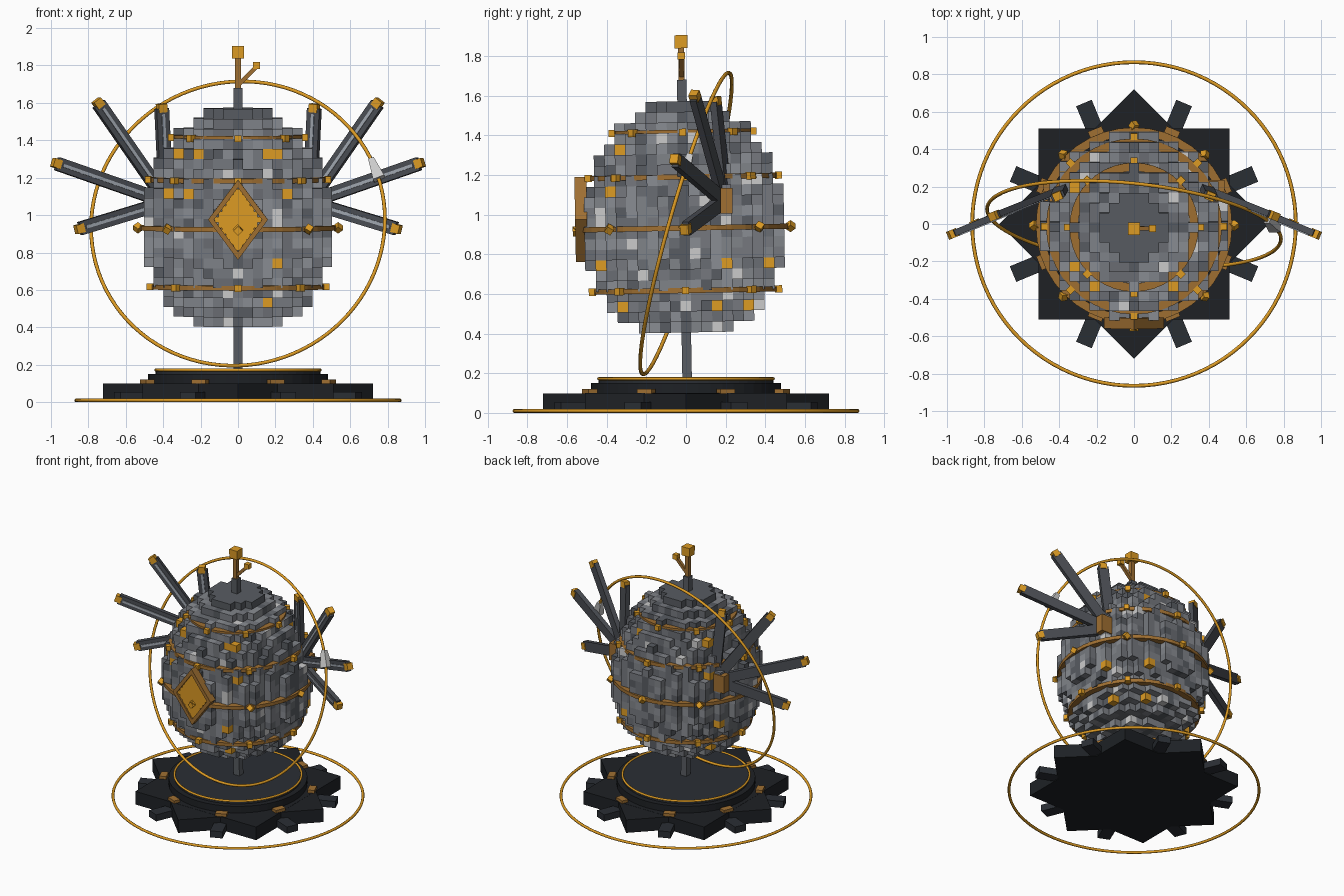
import bpy, bmesh, math, random
from mathutils import Matrix, Vector

if "Cube" in bpy.data.objects:
    bpy.data.objects.remove(bpy.data.objects["Cube"])

random.seed(7)
T, R = Matrix.Translation, Matrix.Rotation


def mat(name, r, g, b):
    m = bpy.data.materials.new(name)
    m.diffuse_color = [(c / 255 / 12.92 if c < 11 else ((c / 255 + .055) / 1.055) ** 2.4)
                       for c in (r, g, b)] + [1]
    m.use_nodes = True
    m.node_tree.nodes["Principled BSDF"].inputs["Base Color"].default_value = m.diffuse_color
    return m


GOLD, BRONZE = mat("gold", 222, 156, 36), mat("bronze", 160, 112, 50)
BLACK, SLATE = mat("black", 30, 33, 37), mat("slate", 42, 46, 52)
STEEL, BLADE = mat("steel", 88, 92, 98), mat("blade", 74, 77, 83)
LIGHT = mat("light_steel", 160, 167, 176)
PALE = mat("pale", 200, 202, 204)
GREYS = [mat("grey_%d" % v, v, v + 3, v + 9) for v in (106, 118, 128, 138)]

# The egg assembly leans very slightly towards the front
LEAN = T((0, 0, .48)) @ R(math.radians(1.05), 4, 'X') @ T((0, 0, -.48))


def finish(name, bm, mats, smooth=False):
    bmesh.ops.recalc_face_normals(bm, faces=bm.faces)
    me = bpy.data.meshes.new(name)
    bm.to_mesh(me)
    bm.free()
    for m in mats:
        me.materials.append(m)
    ob = bpy.data.objects.new(name, me)
    bpy.context.collection.objects.link(ob)
    if smooth:
        me.shade_smooth()
    return ob


def boxes(name, matrices, m, base=Matrix()):
    bm = bmesh.new()
    for mx in matrices:
        bmesh.ops.create_cube(bm, size=1, matrix=base @ mx)
    return finish(name, bm, [m])


def block(c, s, rot=Matrix()):
    return T(c) @ rot @ Matrix.Diagonal((*s, 1))


def bar(p, q, w, t, n):
    """Unit cube stretched from p to q, width w, thickness t along n."""
    p, q, n = Vector(p), Vector(q), Vector(n).normalized()
    d = q - p
    y = n.cross(d).normalized()
    n = d.normalized().cross(y)
    mx = Matrix((d, y * w, n * t)).transposed().to_4x4()
    return T((p + q) / 2) @ mx


def ring(name, profile, segs, m, mx=Matrix(), smooth=False):
    """Closed (radius, z) profile swept round the z axis."""
    bm = bmesh.new()
    loops = []
    for s in range(segs):
        a = 2 * math.pi * s / segs
        loops.append([bm.verts.new(mx @ Vector((r * math.cos(a), r * math.sin(a), z)))
                      for r, z in profile])
    n = len(profile)
    for s in range(segs):
        a, b = loops[s], loops[(s + 1) % segs]
        for i in range(n):
            bm.faces.new((a[i], b[i], b[(i + 1) % n], a[(i + 1) % n]))
    return finish(name, bm, [m], smooth)


def wire(r, t):
    return [(r + t * math.cos(i * math.pi / 4), t * math.sin(i * math.pi / 4)) for i in range(8)]


def disc(name, r, z0, z1, m):
    bm = bmesh.new()
    bmesh.ops.create_cone(bm, cap_ends=True, segments=48, radius1=r, radius2=r,
                          depth=z1 - z0, matrix=T((0, 0, (z0 + z1) / 2)))
    return finish(name, bm, [m])


def around(count, r, z, size, start=0.0, twist=Matrix()):
    out = []
    for i in range(count):
        rot = R(start + 2 * math.pi * i / count, 4, 'Z')
        out.append(rot @ block((r, 0, z), size, twist))
    return out


# Base: two crossed squares, round tiers, feet, clips and rings
E = math.pi / 8
boxes("base_star", [block((0, 0, .05), (1.02, 1.02, .1)),
                    block((0, 0, .0495), (1.02, 1.02, .099), R(math.pi / 4, 4, 'Z'))], BLACK)
boxes("base_feet", around(8, .6, .03, (.2, .09, .05), E), SLATE)
boxes("base_clips", around(8, .525, .11, (.05, .08, .022), E), BRONZE)
disc("lower_tier", .48, .1, .15, BLACK)
disc("upper_tier", .44, .15, .172, SLATE)
ring("tier_ring", wire(.44, .008), 64, GOLD, T((0, 0, .172)), True)
ring("ground_ring", wire(.865, .01), 96, GOLD, T((0, 0, .01)), True)

# Stem and finial
boxes("stem", [block((0, 0, .925), (.048, .048, 1.51))], STEEL, LEAN)
boxes("finial_rods", [block((0, 0, 1.76), (.03, .03, .17)),
                      bar((.005, 0, 1.7), (.095, 0, 1.79), .022, .022, (0, 1, 0))], BRONZE, LEAN)
boxes("finial_cubes", [block((0, 0, 1.872), (.066, .066, .066)),
                       block((.1, 0, 1.8), (.037, .037, .037))], GOLD, LEAN)

# Egg: shell of cubes on a grid
P, Z0, MID = .053, .432, .93


def inside(i, j, k):
    if not 0 <= k <= 21:
        return False
    z = Z0 + k * P - MID
    n, b = (2.0, .662) if z > 0 else (2.3, .542)
    r = .5 * max(0, 1 - (abs(z) / b) ** n) ** (1 / n)
    return math.hypot(i, j) * P <= r


FRONT_GOLD = {(-6, 17), (3, 17), (-7, 13), (4, 6), (-6, 2), (3, 2)}
DIRS = [(1, 0, 0), (-1, 0, 0), (0, 1, 0), (0, -1, 0), (0, 0, 1), (0, 0, -1)]
bm = bmesh.new()
for k in range(22):
    for i in range(-10, 11):
        for j in range(-10, 11):
            if not inside(i, j, k):
                continue
            bare = [d for d in DIRS if not inside(i + d[0], j + d[1], k + d[2])]
            if not bare:
                continue
            idx = random.choices(range(6), (4, 5, 5, 4, 2, .6))[0]
            if k == 21 or (0 in (i, j) and random.random() < .75):
                idx = 4
            side_y = any(d[1] for d in bare) and abs(j) > abs(i) * .6
            side_x = any(d[0] for d in bare) and abs(i) > abs(j) * .6
            if (side_y and (i, k) in FRONT_GOLD) or (side_x and (j, k) in FRONT_GOLD):
                idx = 6
            cube = bmesh.ops.create_cube(bm, size=P, matrix=LEAN @ T((i * P, j * P, Z0 + k * P)))
            for f in {f for v in cube["verts"] for f in v.link_faces}:
                f.material_index = idx
finish("egg_shell", bm, GREYS + [STEEL, PALE, GOLD])

# Bands round the egg with studs
for name, r, z in (("top", .345, 1.415), ("upper", .47, 1.19), ("middle", .525, .932), ("lower", .46, .617)):
    prof = [(r - .045, -.013), (r, -.013), (r, .013), (r - .045, .013)]
    ring(name + "_band", prof, 40, BRONZE, LEAN @ T((0, 0, z)))
    mid = name == "middle"
    twist = R(math.pi / 4, 4, 'X') @ R(math.pi / 4, 4, 'Y') if mid else Matrix()
    boxes(name + "_band_studs", around(8, r + .01, z, (.036,) * 3, 0, twist), GOLD, LEAN)

# Front diamond: stepped plate in a mitred frame
boxes("diamond_plate", [block((0, -.525, .985 + k * .03), (.25 * (1 - abs(k) / 6.2), .03, .03))
                        for k in range(-5, 6)], GOLD, LEAN)
ring("diamond_frame", [(.8, -.03), (1, -.03), (1, .03), (.8, .03)], 4, BRONZE,
     LEAN @ T((0, -.52, .985)) @ R(math.pi / 2, 4, 'X') @ Matrix.Diagonal((.16, .215, 1, 1)))
boxes("diamond_stud", [block((0, -.548, .925), (.035, .03, .035), R(math.pi / 4, 4, 'Y'))], GOLD, LEAN)

# Wings: four blades a side, fanned in a swept-forward plane
HUB = Vector((.38, .19, 1.07))
TIPS = [(.745, .045, 1.595), (.968, -.052, 1.275), (.845, .0, .928), (.408, .15, 1.57)]
ROOTS = [HUB, HUB, HUB, Vector((.385, .2, 1.1))]
NORMAL = Vector((-.38, -.92, 0)).normalized()
for side, s in (("right", 1), ("left", -1)):
    flip = Matrix.Diagonal((s, 1, 1, 1))
    blades, stripes, caps = [], [], []
    for root, tip in zip(ROOTS, TIPS):
        tip = Vector(tip)
        d = (tip - root).normalized()
        blades.append(bar(root, tip, .072, .035, NORMAL))
        off = NORMAL * .019
        stripes.append(bar(root + d * .08 + off, tip - d * .03 + off, .017, .008, NORMAL))
        caps.append(bar(tip - d * .02, tip + d * .025, .048, .045, NORMAL))
    boxes(side + "_wing_blades", blades, BLADE, flip)
    boxes(side + "_wing_stripes", stripes, LIGHT, flip)
    boxes(side + "_wing_caps", caps, GOLD, flip)
    boxes(side + "_wing_hub", [block((.44, .205, 1.07), (.09, .06, .13))], BRONZE, flip)

# Tilted orbit ring with its tapered bead
U = Vector((.79, -.08, .023)).normalized()
V = Vector((0, .22, .77)).normalized()
V = (V - U * U.dot(V)).normalized()
ORBIT = T((0, 0, .955)) @ Matrix((U, V, U.cross(V))).transposed().to_4x4()
ring("orbit_ring", wire(.79, .01), 96, GOLD, ORBIT, True)
bm = bmesh.new()
bmesh.ops.create_cone(bm, cap_ends=True, segments=4, radius1=.045, radius2=.022, depth=.12,
                      matrix=ORBIT @ R(math.radians(21), 4, 'Z') @ T((.79, 0, 0))
                      @ R(-math.pi / 2, 4, 'X') @ R(math.pi / 4, 4, 'Z'))
finish("orbit_bead", bm, [PALE])
